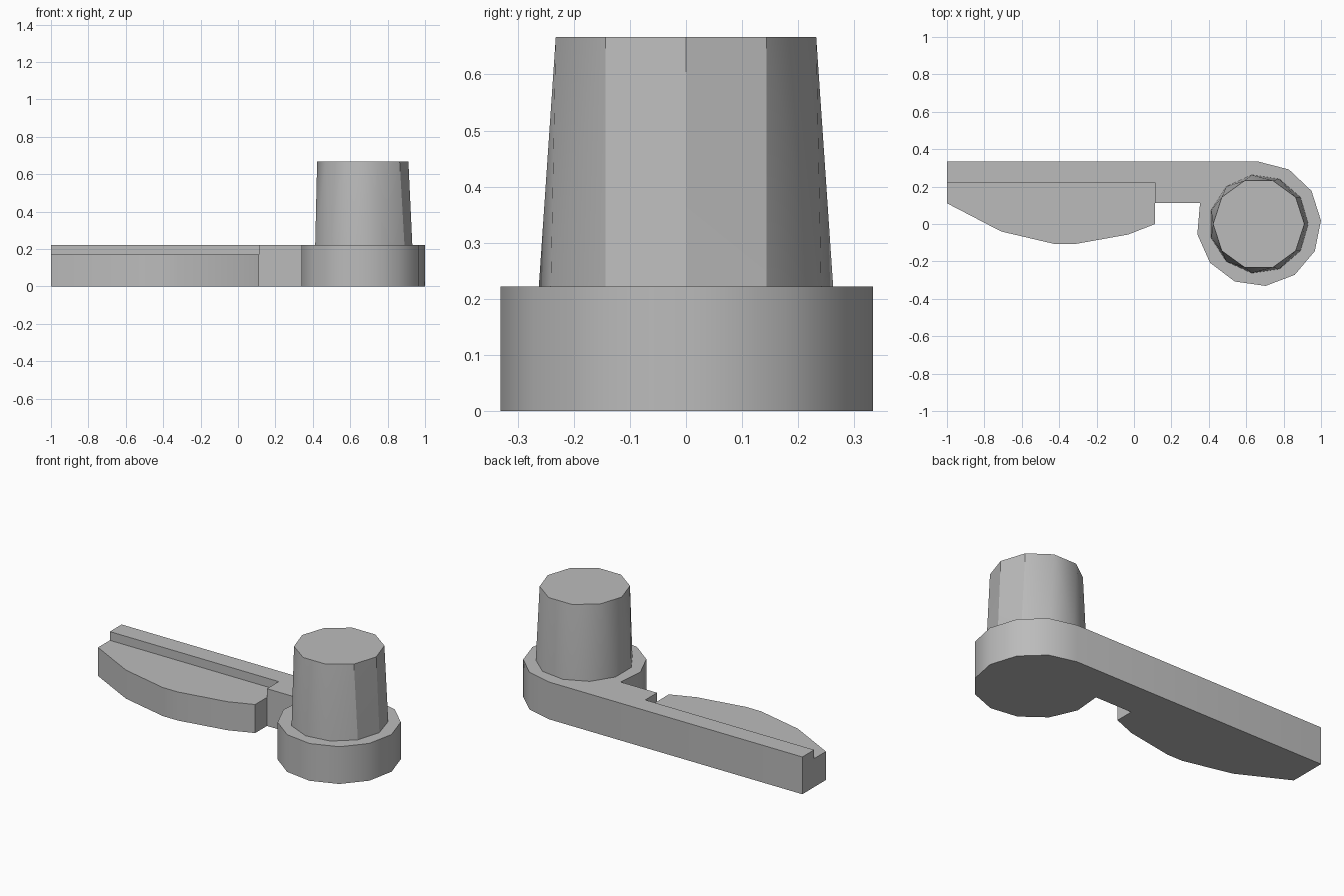
import bpy
import bmesh
from math import asin, cos, sin, pi, radians

cube = bpy.data.objects.get("Cube")
if cube:
    bpy.data.objects.remove(cube, do_unlink=True)

# Single plain grey
grey = bpy.data.materials.new("plain_grey")
grey.use_nodes = True
colour = (0.5, 0.5, 0.5, 1)
grey.diffuse_color = colour
grey.node_tree.nodes["Principled BSDF"].inputs["Base Color"].default_value = colour

HUB_X, HUB_R = 0.667, 0.333
TOP, LEDGE, PEG_TOP = 0.222, 0.17, 0.667


def finish(name, bm):
    bmesh.ops.recalc_face_normals(bm, faces=bm.faces)
    mesh = bpy.data.meshes.new(name)
    bm.to_mesh(mesh)
    bm.free()
    mesh.materials.append(grey)
    obj = bpy.data.objects.new(name, mesh)
    bpy.context.collection.objects.link(obj)
    bpy.ops.object.select_all(action="DESELECT")
    obj.select_set(True)
    bpy.context.view_layer.objects.active = obj
    bpy.ops.object.shade_smooth_by_angle(angle=radians(30))
    return obj


def extrude_outline(name, outline, height):
    bm = bmesh.new()
    face = bm.faces.new([bm.verts.new((x, y, 0)) for x, y in outline])
    result = bmesh.ops.extrude_face_region(bm, geom=[face], use_keep_orig=True)
    for v in result["geom"]:
        if isinstance(v, bmesh.types.BMVert):
            v.co.z = height
    return finish(name, bm)


def ring(radius, sides, z):
    return [(HUB_X + radius * cos(2 * pi * i / sides),
             radius * sin(2 * pi * i / sides), z) for i in range(sides)]


# Straight arm running into the round hub
sweep = pi + 2 * (pi / 4) + asin(1 / 3)
arc = [pi / 2 - sweep * i / 10 for i in range(11)]
hub = [(HUB_X + HUB_R * cos(a), HUB_R * sin(a)) for a in arc]
extrude_outline("arm_and_hub",
                [(-1, 0.333)] + hub + [(0.113, 0.111), (0.113, 0.222), (-1, 0.222)], TOP)

# Lower curved blade along the arm
extrude_outline("curved_blade",
                [(-1, 0.222), (0.113, 0.222), (0.113, 0), (-0.03, -0.056),
                 (-0.32, -0.108), (-0.42, -0.108), (-0.71, -0.04), (-1, 0.111)], LEDGE)

# Tapered peg: eleven-sided foot joined to a ten-sided top
bm = bmesh.new()
for co in ring(0.265, 11, TOP) + ring(0.244, 10, PEG_TOP):
    bm.verts.new(co)
bmesh.ops.convex_hull(bm, input=bm.verts)
bmesh.ops.dissolve_limit(bm, angle_limit=radians(0.5), verts=bm.verts, edges=bm.edges)
finish("tapered_peg", bm)
